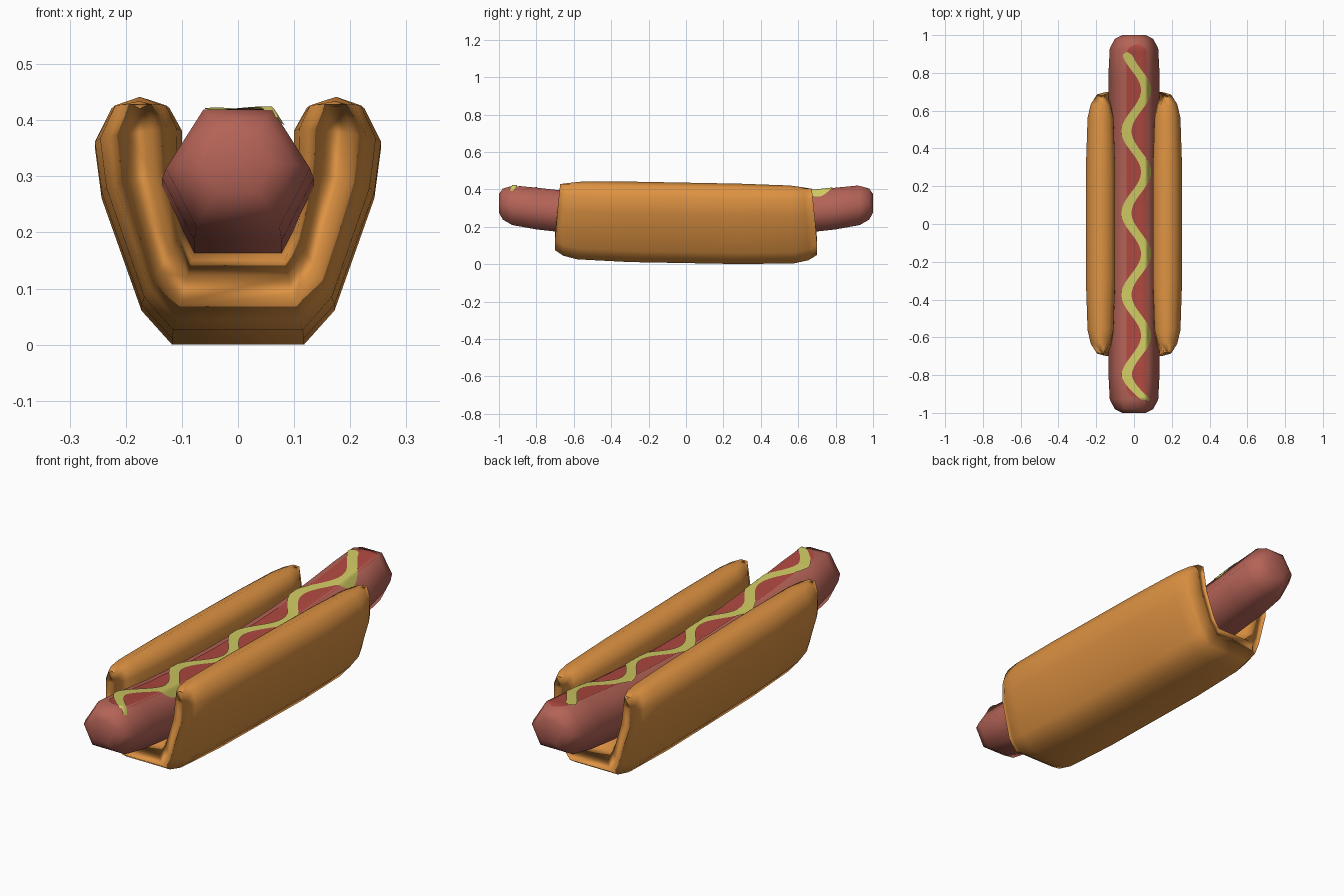
import bpy
import math

cube = bpy.data.objects.get("Cube")
if cube:
    bpy.data.objects.remove(cube, do_unlink=True)


def material(name, rgb):
    m = bpy.data.materials.new(name)
    m.use_nodes = True
    colour = (*rgb, 1)
    m.diffuse_color = colour
    m.node_tree.nodes["Principled BSDF"].inputs["Base Color"].default_value = colour
    return m


def build(name, verts, faces, mat):
    mesh = bpy.data.meshes.new(name)
    mesh.from_pydata(verts, [], faces)
    mesh.materials.append(mat)
    mesh.shade_smooth()
    obj = bpy.data.objects.new(name, mesh)
    bpy.context.collection.objects.link(obj)
    return obj


def loft(rings, closed=True):
    """Join equal rings of points with quads."""
    n = len(rings[0])
    verts = [p for ring in rings for p in ring]
    faces = []
    for r in range(len(rings) - 1):
        for i in range(n if closed else n - 1):
            j = (i + 1) % n
            faces.append((r * n + i, r * n + j, (r + 1) * n + j, (r + 1) * n + i))
    return verts, faces


def mirrored(stations):
    """Half stations from the middle outwards, repeated on both ends."""
    back = [(-s[0], *s[1:]) for s in reversed(stations)]
    return back + stations


bun_mat = material("toasted bun", (0.73, 0.29, 0.055))
sausage_mat = material("sausage pink", (0.46, 0.125, 0.095))
ketchup_mat = material("ketchup red", (0.42, 0.065, 0.05))
mustard_mat = material("mustard yellow", (0.62, 0.58, 0.12))

# Bun: U-shaped section, outer and inner points paired across the wall
outer = [(0.118, 0), (0.172, 0.06), (0.243, 0.26), (0.255, 0.35), (0.225, 0.41)]
inner = [(0.075, 0.16), (0.09, 0.2), (0.1, 0.3), (0.1, 0.37), (0.122, 0.41)]
tip = (0.175, 0.43)
spine = [((a[0] + b[0]) / 2, (a[1] + b[1]) / 2) for a, b in zip(outer, inner)]
spine_tip = (0.175, 0.39)


def full(points, end):
    left = [(-x, z) for x, z in reversed(points)]
    return [(-end[0], end[1])] + left + points + [end]


out_f, in_f, mid_f = full(outer, tip), full(inner, tip), full(spine, spine_tip)
section = out_f + in_f[-2:0:-1]
core = mid_f + mid_f[-2:0:-1]


def bun_ring(y, fill):
    ring = []
    for (x, z), (cx, cz) in zip(section, core):
        px, pz = cx + fill * (x - cx), cz + fill * (z - cz)
        py = y * (1 - 0.15 * max(0, pz - 0.15))
        ring.append((px, py, pz + 0.006 - 0.018 * y))
    return ring


bun_stations = mirrored([(0.3, 1), (0.58, 0.88), (0.655, 0.66), (0.7, 0.3)])
verts, faces = loft([bun_ring(y, f) for y, f in bun_stations])
n, m = len(section), len(out_f)
for base, flip in ((0, False), (len(verts) - n, True)):
    for i in range(m - 1):
        pair = [base + i, base + i + 1, base + (n - i - 1) % n, base + (n - i) % n]
        pair = list(dict.fromkeys(pair))
        faces.append(pair if not flip else pair[::-1])
build("bun", verts, faces, bun_mat)

# Sausage: six-sided, sagging in the middle, with rounded ends
hexagon = [(-0.065, 0.11), (-0.135, 0), (-0.078, -0.11),
           (0.078, -0.11), (0.135, 0), (0.065, 0.11)]
stations = mirrored([(0.1, 1), (0.35, 1), (0.6, 1), (0.8, 1),
                     (0.93, 0.95), (0.98, 0.75), (1, 0.45)])


def sag(y):
    return 0.245 + 0.08 * y * y


verts, faces = loft([[(x * s, y, sag(y) + z * s) for x, z in reversed(hexagon)]
                     for y, s in stations])
faces += [tuple(range(5, -1, -1)), tuple(range(len(verts) - 6, len(verts)))]
build("sausage", verts, faces, sausage_mat)


def sausage_top(x, y):
    """Height of the sausage's upper surface."""
    for (y0, s0), (y1, s1) in zip(stations, stations[1:]):
        if y <= y1:
            break
    t = (y - y0) / (y1 - y0)
    s = s0 + t * (s1 - s0)
    z = sag(y0) + t * (sag(y1) - sag(y0))
    slope = max(0, abs(x) - 0.065 * s) * 0.11 / 0.07
    return z + 0.11 * s - slope


def sauce(name, centre, half_width, y0, y1, lift, mat, steps=150, across=8):
    """Thin ribbon laid on the sausage, rounded at both ends."""
    rings = []
    for i in range(steps + 1):
        y = y0 + (y1 - y0) * i / steps
        edge = min(1, min(y - y0, y1 - y) / half_width)
        w = half_width * max(0.1, math.sqrt(max(0, 1 - (1 - edge) ** 2)))
        ring = []
        for k in range(across + 1):
            x = centre(y) + w * (2 * k / across - 1)
            ring.append((x, y, sausage_top(x, y) + lift))
        rings.append(ring)
    verts, faces = loft(rings, closed=False)
    build(name, verts, [f for f in faces], mat)


# Ketchup patch and wavy mustard line
def wave(y):
    drift = 0.04 * max(0, -y - 0.8) / 0.13
    return 0.012 + 0.052 * math.cos(2 * math.pi * (y - 0.275) / 0.433) + drift


sauce("ketchup", lambda y: 0.015, 0.055, -0.92, 0.95, 0.003, ketchup_mat)
sauce("mustard", wave, 0.027, -0.94, 0.91, 0.006, mustard_mat)
